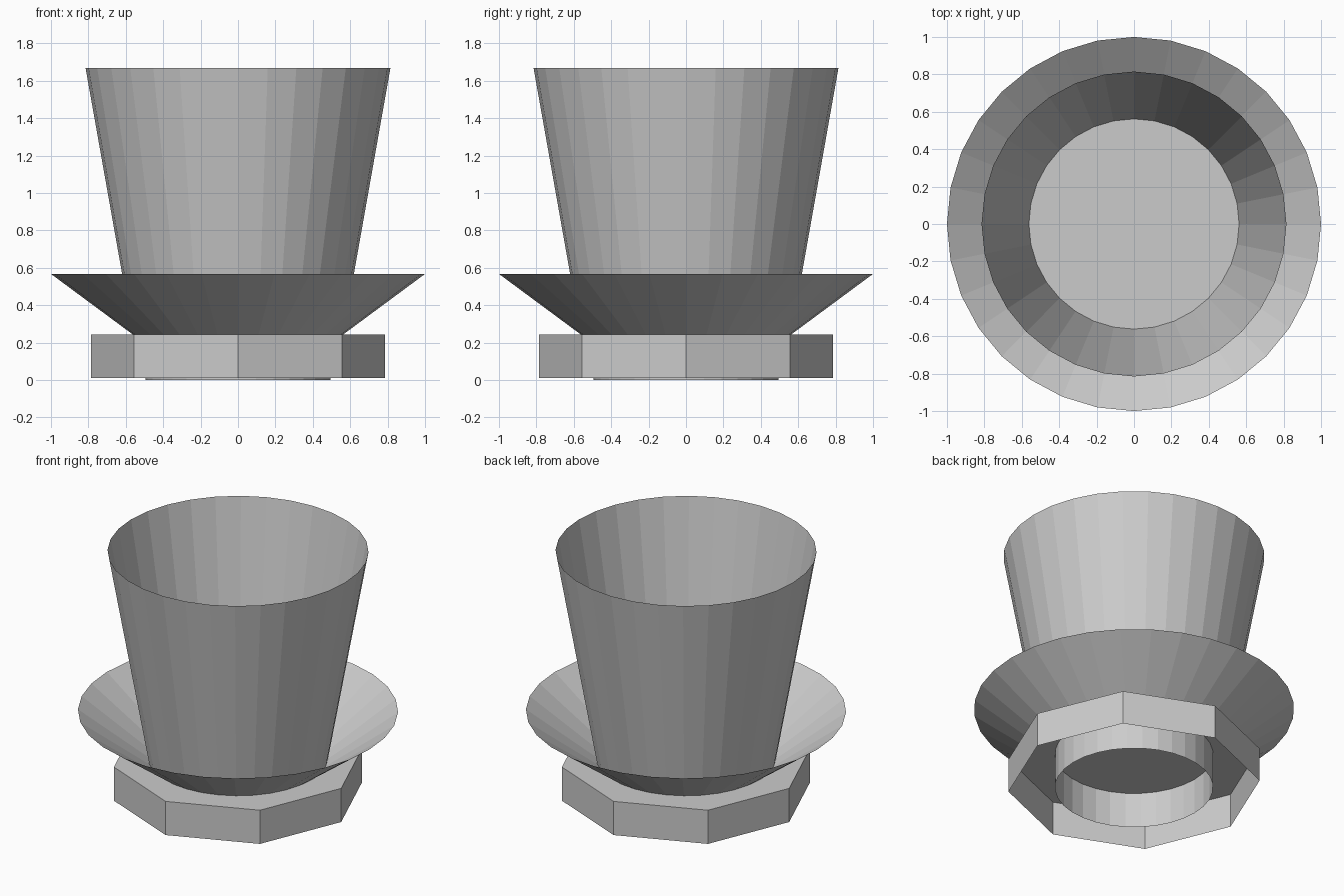
import bpy, bmesh
from math import cos, sin, tau

if "Cube" in bpy.data.objects:
    bpy.data.objects.remove(bpy.data.objects["Cube"])


def revolve(name, profile, sides, cap_top=False):
    """Open thin shell through (radius, height) rings, optionally closed on top."""
    bm = bmesh.new()
    rings = [[bm.verts.new((r * cos(tau * i / sides), r * sin(tau * i / sides), z))
              for i in range(sides)] for r, z in profile]
    for low, high in zip(rings, rings[1:]):
        for i in range(sides):
            j = (i + 1) % sides
            bm.faces.new((low[i], low[j], high[j], high[i]))
    if cap_top:
        bm.faces.new(rings[-1])
    mesh = bpy.data.meshes.new(name)
    bm.to_mesh(mesh)
    bm.free()
    obj = bpy.data.objects.new(name, mesh)
    bpy.context.collection.objects.link(obj)
    return obj


FLOOR = 0.243

# Hollow octagonal base, its top doubles as the cup floor
revolve("octagonal_base", [(0.787, 0.011), (0.787, FLOOR)], 8, cap_top=True)

# Round foot ring hanging inside the base, open underneath
revolve("foot_ring", [(0.494, 0.0), (0.494, FLOOR)], 32)

# Flared saucer
revolve("saucer", [(0.562, FLOOR), (1.0, 0.567)], 32)

# Tapered open cup
revolve("cup", [(0.562, FLOOR), (0.815, 1.668)], 32)
